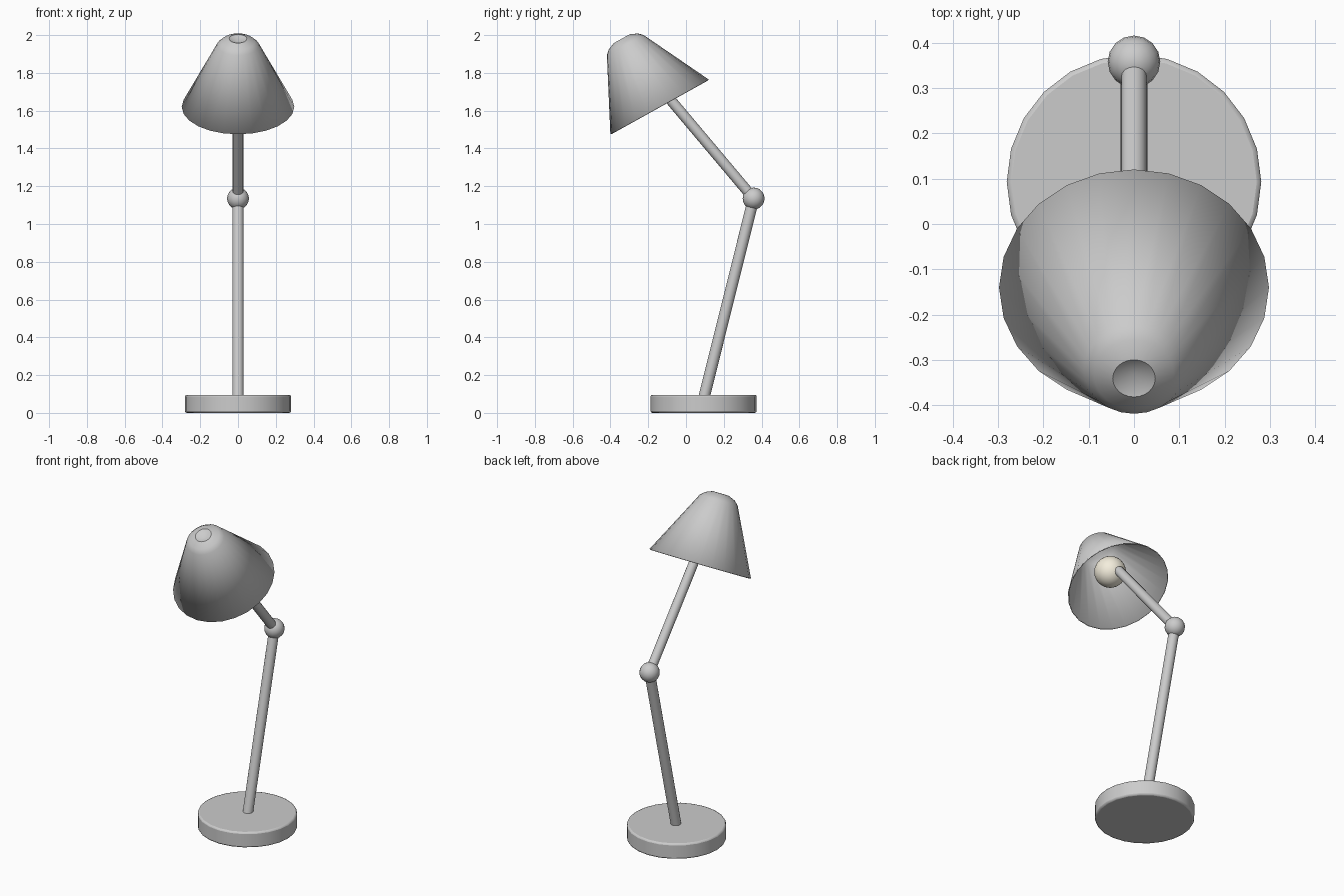
import bpy, bmesh
from math import cos, sin, pi, radians
from mathutils import Vector, Matrix

if "Cube" in bpy.data.objects:
    bpy.data.objects.remove(bpy.data.objects["Cube"])


def finish(obj, angle=40):
    bpy.ops.object.select_all(action='DESELECT')
    obj.select_set(True)
    bpy.context.view_layer.objects.active = obj
    bpy.ops.object.shade_smooth_by_angle(angle=radians(angle))
    return obj


def rod(name, a, b, radius, sides=16):
    a, b = Vector(a), Vector(b)
    bpy.ops.mesh.primitive_cylinder_add(vertices=sides, radius=radius, depth=(b - a).length,
                                        location=(a + b) / 2)
    obj = bpy.context.object
    obj.name = name
    obj.rotation_euler = (b - a).to_track_quat('Z', 'Y').to_euler()
    return finish(obj)


def ball(name, loc, radius, segments, rings):
    bpy.ops.mesh.primitive_uv_sphere_add(segments=segments, ring_count=rings,
                                         radius=radius, location=loc)
    obj = bpy.context.object
    obj.name = name
    return finish(obj, 60)


def lathe(name, profile, sides):
    # Rings of (radius, height); the last point is a pole on the axis
    bm = bmesh.new()
    rings = [[bm.verts.new((r * cos(2 * pi * i / sides), r * sin(2 * pi * i / sides), h))
              for i in range(sides)] for r, h in profile[:-1]]
    pole = bm.verts.new((0, 0, profile[-1][1]))
    for i in range(sides):
        j = (i + 1) % sides
        for lo, hi in zip(rings, rings[1:]):
            bm.faces.new((lo[i], lo[j], hi[j], hi[i]))
        bm.faces.new((rings[-1][i], rings[-1][j], pole))
    mesh = bpy.data.meshes.new(name)
    bm.to_mesh(mesh)
    bm.free()
    obj = bpy.data.objects.new(name, mesh)
    bpy.context.collection.objects.link(obj)
    return obj


# Round base with softened edges
base = rod("base", (0, 0.093, 0), (0, 0.093, 0.096), 0.281, 24)
bevel = base.modifiers.new("soft_edge", 'BEVEL')
bevel.width = 0.01
bevel.segments = 2
bevel.limit_method = 'ANGLE'
bevel.angle_limit = radians(40)

# Two arms and the elbow joint
elbow = (0, 0.358, 1.135)
rod("lower_arm", (0, 0.09, 0.06), elbow, 0.030)
rod("upper_arm", elbow, (0, -0.133, 1.718), 0.028)
ball("elbow_joint", elbow, 0.058, 16, 10)

# Tilted conical shade, open below, with a dimple at the top
rim, tilt = Vector((0, -0.14, 1.62)), Matrix.Rotation(radians(29.1), 4, 'X')
shade = lathe("shade", [(0.298, 0), (0.111, 0.374), (0.088, 0.396), (0.047, 0.413), (0, 0.393)], 24)
shade.matrix_world = Matrix.Translation(rim) @ tilt
shell = shade.modifiers.new("thickness", 'SOLIDIFY')
shell.thickness = 0.006
shell.offset = -1
finish(shade)

# Bulb on the shade axis
bulb = ball("bulb", rim + tilt @ Vector((0, 0, 0.142)), 0.09, 24, 14)
cream = bpy.data.materials.new("cream")
cream.diffuse_color = (0.9, 0.85, 0.72, 1)
cream.use_nodes = True
cream.node_tree.nodes["Principled BSDF"].inputs["Base Color"].default_value = cream.diffuse_color
bulb.data.materials.append(cream)
